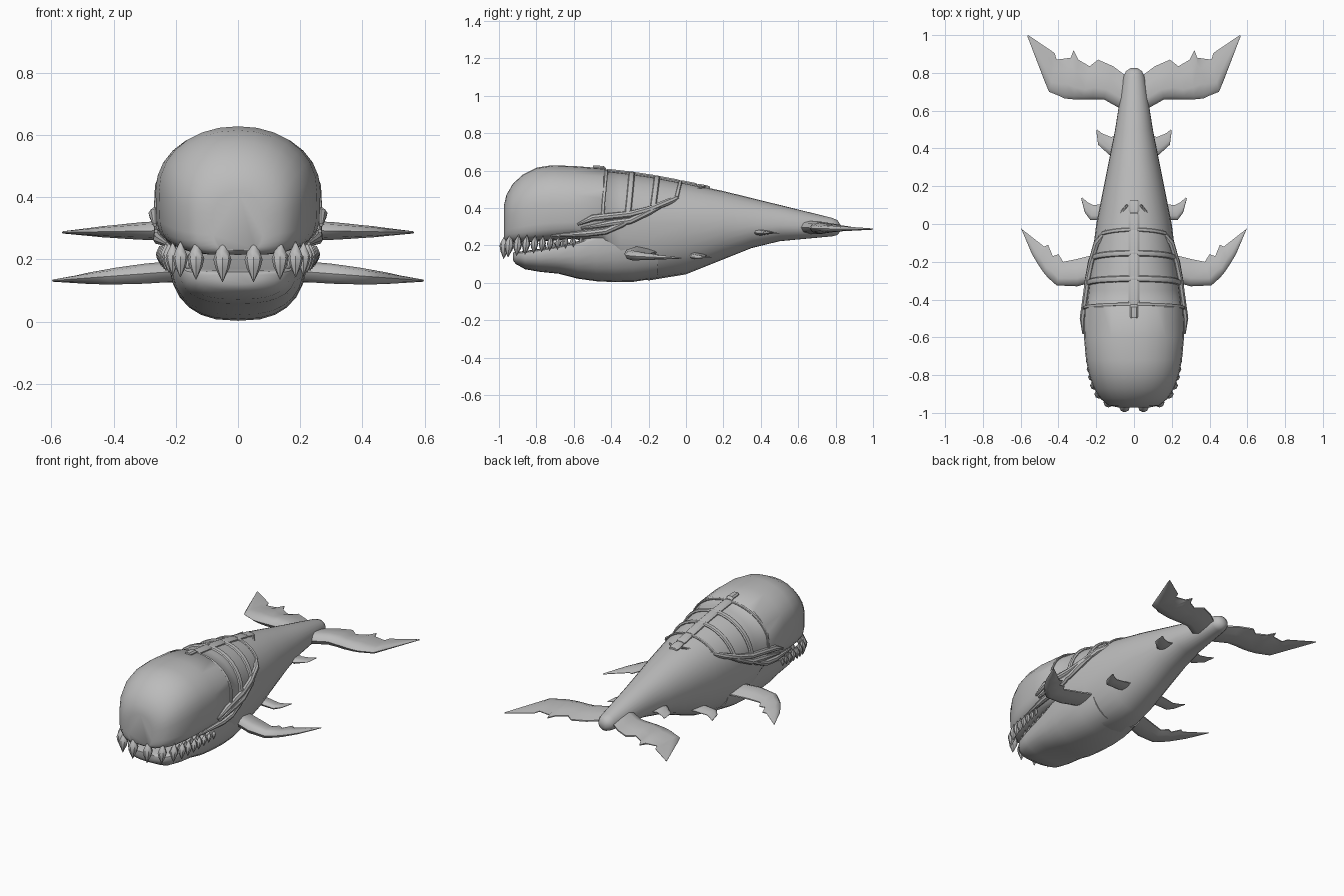
import bpy, bmesh, math
from mathutils import Vector

grey = bpy.data.materials.new("whale grey")
grey.diffuse_color = (0.5, 0.5, 0.5, 1)
SIDES = ((1, "right"), (-1, "left"))


def finish(name, bm, angle=40):
    bmesh.ops.recalc_face_normals(bm, faces=bm.faces)
    me = bpy.data.meshes.new(name)
    bm.to_mesh(me)
    bm.free()
    ob = bpy.data.objects.new(name, me)
    bpy.context.collection.objects.link(ob)
    me.materials.append(grey)
    bpy.ops.object.select_all(action='DESELECT')
    ob.select_set(True)
    bpy.context.view_layer.objects.active = ob
    bpy.ops.object.shade_smooth_by_angle(angle=math.radians(angle))


def loft(name, rings, angle=40):
    bm = bmesh.new()
    rings = [[bm.verts.new(p) for p in r] for r in rings]
    n = len(rings[0])
    for a, b in zip(rings, rings[1:]):
        for i in range(n):
            j = (i + 1) % n
            bm.faces.new((a[i], a[j], b[j], b[i]))
    bm.faces.new(rings[0])
    bm.faces.new(rings[-1])
    finish(name, bm, angle)


def section(row, t, low, up, grow=0.0):
    """Point at angle t on a rounded section: y, half width, top, widest height, bottom."""
    y, w, top, mid, bot = row
    c, s = math.cos(t), math.sin(t)
    e = 2 / (up if s >= 0 else low)
    h = top - mid if s >= 0 else mid - bot
    return Vector((math.copysign(abs(c) ** e, c) * (w + grow), y,
                   mid + math.copysign(abs(s) ** e, s) * (h + grow)))


def circle(n):
    return [2 * math.pi * i / n for i in range(n)]


# Head and body: flat mouth roof in front, round towards the tail
body = [
    (-0.972, 0.08, 0.42, 0.33, 0.23),
    (-0.96, 0.135, 0.47, 0.35, 0.22),
    (-0.925, 0.178, 0.53, 0.37, 0.215),
    (-0.87, 0.212, 0.58, 0.39, 0.215),
    (-0.80, 0.238, 0.615, 0.41, 0.22),
    (-0.72, 0.254, 0.628, 0.42, 0.225),
    (-0.60, 0.265, 0.624, 0.42, 0.235),
    (-0.44, 0.262, 0.612, 0.40, 0.20),
    (-0.425, 0.25, 0.598, 0.39, 0.17),
    (-0.35, 0.242, 0.59, 0.36, 0.06),
    (-0.20, 0.225, 0.57, 0.32, 0.012),
    (0.00, 0.20, 0.532, 0.31, 0.045),
    (0.20, 0.16, 0.49, 0.31, 0.125),
    (0.35, 0.13, 0.453, 0.305, 0.185),
    (0.50, 0.10, 0.416, 0.305, 0.222),
    (0.78, 0.056, 0.347, 0.295, 0.248),
    (0.81, 0.042, 0.335, 0.295, 0.255),
    (0.825, 0.018, 0.31, 0.295, 0.275),
]


def on_body(y, t, grow=0.0):
    for a, b in zip(body, body[1:]):
        if a[0] <= y <= b[0]:
            k = (y - a[0]) / (b[0] - a[0])
            row = [p + (q - p) * k for p, q in zip(a, b)]
            low = 2 + 2.5 * min(1, max(0, (0.1 - y) / 0.6)) ** 3
            return section(row, t, low, 2.1, grow)


loft("body", [[on_body(r[0], t) for t in circle(28)] for r in body])

# Lower jaw running back into the belly
jaw = [
    (-0.925, 0.07, 0.16, 0.15, 0.12),
    (-0.91, 0.125, 0.165, 0.15, 0.10),
    (-0.86, 0.165, 0.17, 0.155, 0.072),
    (-0.78, 0.185, 0.182, 0.165, 0.058),
    (-0.68, 0.20, 0.20, 0.18, 0.048),
    (-0.58, 0.212, 0.222, 0.20, 0.022),
    (-0.48, 0.22, 0.265, 0.23, 0.008),
    (-0.38, 0.226, 0.30, 0.25, 0.003),
    (-0.28, 0.222, 0.31, 0.26, 0.005),
    (-0.15, 0.20, 0.31, 0.26, 0.025),
]
loft("lower_jaw", [[section(r, t, 2.6, 3.5) for t in circle(28)] for r in jaw])


def angle_at(y, z):
    """Angle whose skin point lies closest to height z."""
    return min((math.radians(d) for d in range(-88, 89)),
               key=lambda t: abs(on_body(y, t).z - z))


def tube(name, pts, r, taper=True, flat=1.0):
    """Rod through the points; flat scales its depth outwards."""
    rings = []
    for i, p in enumerate(pts):
        d = (pts[min(i + 1, len(pts) - 1)] - pts[max(i - 1, 0)]).normalized()
        out = Vector((p.x, 0, p.z - 0.3))
        out = (out - d * out.dot(d)).normalized()
        side = d.cross(out)
        k = 0.35 if taper and i in (0, len(pts) - 1) else 1
        rings.append([p + (side * math.cos(a) + out * math.sin(a) * flat) * r * k
                      for a in circle(8)])
    loft(name, rings)


# Side rails and cheek ridges, as y and height on the skin
ridges = {
    "side_rail": [(-0.58, 0.315), (-0.5, 0.345), (-0.3, 0.365), (-0.2, 0.39), (-0.1, 0.425), (0.1, 0.508)],
    "lower_cheek_ridge": [(-0.72, 0.255), (-0.52, 0.27), (-0.43, 0.28), (-0.34, 0.315), (-0.27, 0.355)],
    "upper_cheek_ridge": [(-0.56, 0.295), (-0.4, 0.318), (-0.3, 0.335), (-0.2, 0.375), (-0.12, 0.41)],
}
# Ribs: y, lower end height, radius
ribs = [(-0.425, 0.36, 0.009), (-0.29, 0.37, 0.017), (-0.155, 0.41, 0.016), (-0.03, 0.455, 0.010)]

for s, side in SIDES:
    flip = Vector((s, 1, 1))
    for name, path in ridges.items():
        tube(f"{name}_{side}", [on_body(y, angle_at(y, z), 0.007) * flip for y, z in path], 0.018)
    for i, (y, z, r) in enumerate(ribs):
        t0 = angle_at(y, z)
        pts = [on_body(y - 0.02 * (1 - f) ** 2, t0 + (math.pi / 2 - t0) * f, 0.002) * flip
               for f in (k / 8 for k in range(9))]
        tube(f"rib_{i + 1}_{side}", pts, r, taper=False, flat=0.7)

# Segmented backbone
joints = [-0.50] + [r[0] for r in ribs] + [0.06, 0.13]
for i, (a, b) in enumerate(zip(joints, joints[1:])):
    rings = []
    for y, k in ((a + 0.002, 0.85), (a + 0.015, 1), (b - 0.015, 1), (b - 0.002, 0.85)):
        z = on_body(y, math.pi / 2).z
        w = (0.022 if i == 0 else 0.03) * k
        rings.append([(x * w, y, z + h * k) for x, h in
                      ((-1, -0.02), (1, -0.02), (1, 0.004), (0.6, 0.012), (-0.6, 0.012), (-1, 0.004))])
    loft(f"backbone_{i + 1}", rings, 30)


def fin(name, z_root, z_tip, thick, stations):
    """Stations give leading x, y and trailing x, y; the blade thins towards its tip."""
    x0, x1 = stations[0][0], stations[-1][0]
    profile = [(0, 0), (0.08, 0.35), (0.3, 0.5), (0.7, 0.3), (1, 0.06)]
    profile += [(f, -k) for f, k in reversed(profile[1:])]
    for s, side in SIDES:
        rings = []
        for lx, ly, tx, ty in stations:
            u = (lx - x0) / (x1 - x0)
            z, h = z_root + (z_tip - z_root) * u, thick * (1 - 0.9 * u ** 2.5)
            rings.append([(s * (lx + (tx - lx) * f), ly + (ty - ly) * f, z + h * k) for f, k in profile])
        loft(f"{name}_{side}", rings, 50)


# Flippers, flukes and small fins with ragged trailing edges
fin("front_flipper", 0.165, 0.132, 0.068, [
    (0.16, -0.29, 0.16, -0.15), (0.30, -0.33, 0.30, -0.185), (0.41, -0.325, 0.375, -0.20),
    (0.455, -0.285, 0.40, -0.16), (0.48, -0.255, 0.43, -0.17), (0.51, -0.21, 0.455, -0.11),
    (0.54, -0.16, 0.475, -0.12), (0.597, -0.025, 0.59, -0.03)])
fin("tail_fluke", 0.297, 0.287, 0.07, [
    (0.02, 0.60, 0.02, 0.80), (0.08, 0.615, 0.05, 0.79), (0.16, 0.66, 0.11, 0.835),
    (0.22, 0.66, 0.19, 0.87), (0.27, 0.66, 0.235, 0.835), (0.32, 0.66, 0.295, 0.87),
    (0.37, 0.665, 0.32, 0.92), (0.40, 0.68, 0.335, 0.88), (0.45, 0.70, 0.41, 0.87),
    (0.475, 0.76, 0.42, 0.905), (0.565, 0.995, 0.56, 1.0)])
fin("belly_fin", 0.145, 0.136, 0.04, [
    (0.12, 0.02, 0.12, 0.11), (0.23, 0.02, 0.215, 0.10), (0.26, 0.06, 0.245, 0.115),
    (0.28, 0.135, 0.275, 0.14)])
fin("rear_fin", 0.27, 0.265, 0.034, [
    (0.07, 0.39, 0.07, 0.48), (0.13, 0.365, 0.12, 0.46), (0.19, 0.42, 0.17, 0.48),
    (0.20, 0.495, 0.195, 0.50)])


def tooth(name, x, y, z, r, up, down, lean=0.0):
    """Spindle pointed at both ends."""
    for s, side in SIDES:
        loft(f"{name}_{side}", [
            [(s * x + r * k * math.cos(a), y + lean * h + r * k * math.sin(a), z + h) for a in circle(8)]
            for h, k in ((up, 0.05), (up * 0.4, 0.7), (0, 1), (-down * 0.4, 0.75), (-down, 0.04))])


# Upper teeth shrink backwards along the lip, small lower teeth line the jaw
lip = [(0.05, -0.968), (0.135, -0.945), (0.185, -0.90), (0.21, -0.855)]
lip += [(0.222 + 0.03 * (i / 5) ** 0.7, -0.81 + 0.042 * i) for i in range(6)]
for i, (x, y) in enumerate(lip):
    k = 1 - 0.58 * (i / 9) ** 0.9
    tooth(f"upper_tooth_{i + 1}", x, y, 0.23 - 0.03 * k, 0.029 * k, 0.062 * k, 0.072 * k, 0.1)
for i in range(7):
    tooth(f"lower_tooth_{i + 1}", 0.14 + 0.055 * (i / 6) ** 0.6, -0.86 + i * 0.05,
          0.175 + 0.007 * i, 0.014, 0.035, 0.02)
